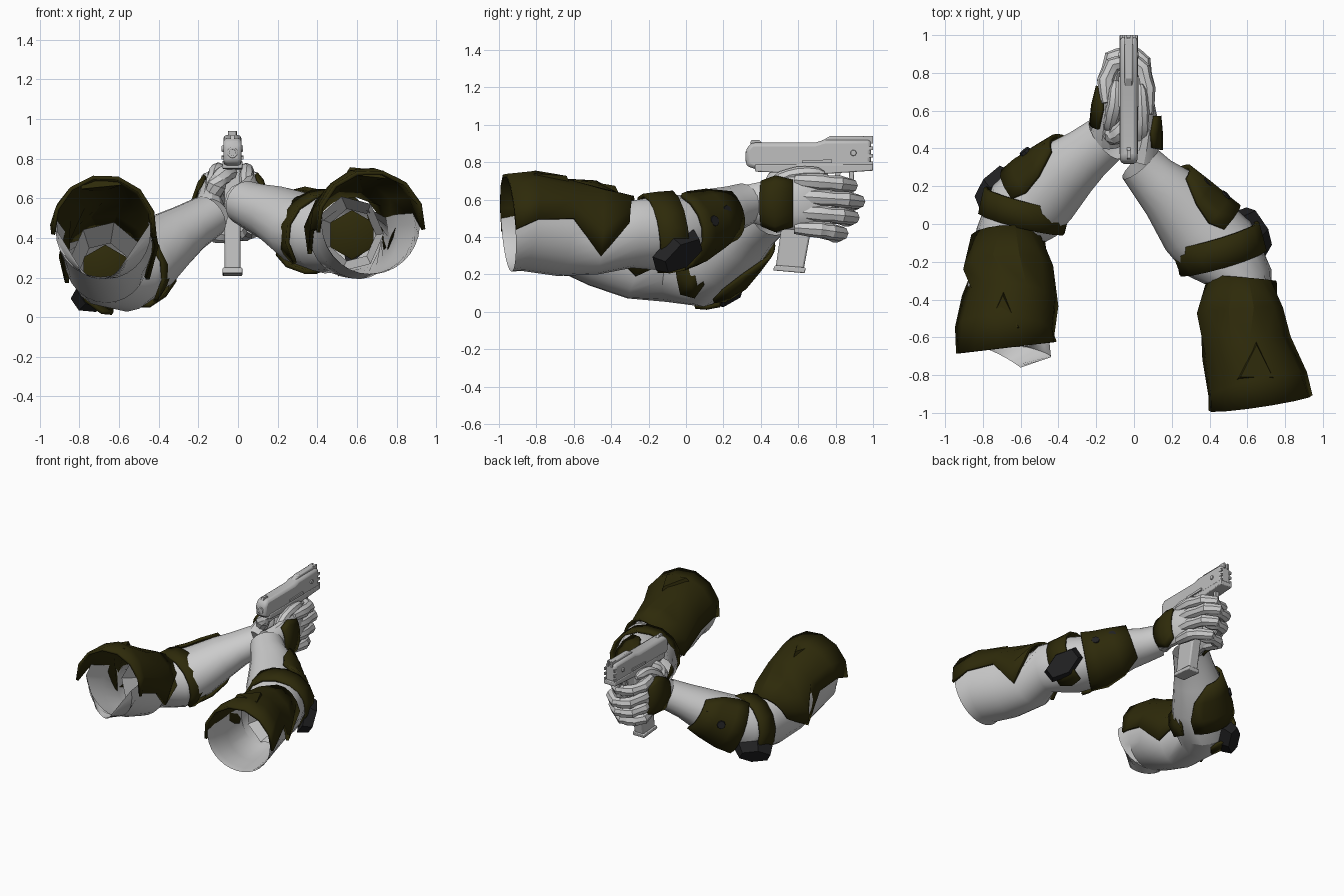
import bpy, bmesh, math
from mathutils import Vector, Matrix

if "Cube" in bpy.data.objects:
    bpy.data.objects.remove(bpy.data.objects["Cube"])


def material(name, rgb):
    m = bpy.data.materials.new(name)
    m.diffuse_color = (*rgb, 1)
    m.use_nodes = True
    m.node_tree.nodes["Principled BSDF"].inputs["Base Color"].default_value = (*rgb, 1)
    return m


WHITE = material("light grey", (0.6, 0.6, 0.6))
OLIVE = material("dark olive", (0.027, 0.023, 0.003))
DARK = material("charcoal", (0.015, 0.015, 0.016))
METAL = material("gun grey", (0.52, 0.52, 0.52))
made = []


def finish(name, bm, mat):
    mesh = bpy.data.meshes.new(name)
    bm.to_mesh(mesh)
    bm.free()
    mesh.materials.append(mat)
    ob = bpy.data.objects.new(name, mesh)
    bpy.context.collection.objects.link(ob)
    made.append(ob)
    return ob


def tube(name, stations, mat, side=1, span=(0, 360), n=14, grow=0, thick=0, cap=False):
    """Loft elliptical arcs; a station is x, y, z, ru, rv and optional arc limits.
    Angle 0 points away from the body, 90 points up."""
    bm = bmesh.new()
    mids = [Vector(s[:3]) for s in stations]
    rings = []
    for i, s in enumerate(stations):
        t = (mids[min(i + 1, len(mids) - 1)] - mids[max(i - 1, 0)]).normalized()
        u = t.cross(Vector((0, 0, 1))).normalized()
        v = u.cross(t)
        a0, a1 = s[5:7] if len(s) > 5 else span
        ring = []
        for j in range(n + 1):
            a = math.radians(a0 + (a1 - a0) * j / n)
            ring.append(bm.verts.new(mids[i] + u * side * math.cos(a) * (s[3] + grow)
                                     + v * math.sin(a) * (s[4] + grow)))
        rings.append(ring)
    for p, q in zip(rings, rings[1:]):
        for j in range(n):
            f = [p[j], q[j], q[j + 1], p[j + 1]]
            bm.faces.new(f if side > 0 else f[::-1])
    if cap:
        bm.faces.new(rings[0][:-1])
        bm.faces.new(rings[-1][:-1])
    bmesh.ops.remove_doubles(bm, verts=bm.verts, dist=0.0005)
    if cap:
        bmesh.ops.recalc_face_normals(bm, faces=bm.faces)
    ob = finish(name, bm, mat)
    if thick:
        mod = ob.modifiers.new("thickness", "SOLIDIFY")
        mod.thickness = thick
        mod.offset = 0
    return ob


def pad(name, loc, normal, along, length, width, thick, sides, mat=DARK):
    """Tapered polygonal plate lying on a surface."""
    n = Vector(normal).normalized()
    a = Vector(along)
    a = (a - n * a.dot(n)).normalized()
    b = n.cross(a)
    bm = bmesh.new()
    bmesh.ops.create_cone(bm, cap_ends=True, segments=sides, radius1=1, radius2=0.82, depth=1)
    m = Matrix((a * length / 2, b * width / 2, n * thick)).transposed().to_4x4()
    m.translation = Vector(loc)
    bm.transform(m)
    return finish(name, bm, mat)


def slab(name, profile, half, x=-0.028, bevel=0.01, mat=METAL):
    """Side profile (y, z) extruded across x."""
    bm = bmesh.new()
    face = bm.faces.new([bm.verts.new((x - half, y, z)) for y, z in profile])
    out = bmesh.ops.extrude_face_region(bm, geom=[face])
    bmesh.ops.translate(bm, vec=(half * 2, 0, 0),
                        verts=[g for g in out["geom"] if isinstance(g, bmesh.types.BMVert)])
    bmesh.ops.recalc_face_normals(bm, faces=bm.faces)
    ob = finish(name, bm, mat)
    if bevel:
        mod = ob.modifiers.new("bevel", "BEVEL")
        mod.width = bevel
        mod.segments = 2
    return ob


# Arms: side, rear tip of the under sleeve, upper sleeve, forearm, axis of the elbow cuff
arms = {
    "left": (1, [],
             [(.67, -.95, .465, .25, .25), (.655, -.85, .472, .24, .255), (.6, -.66, .435, .215, .245),
              (.56, -.46, .42, .2, .22), (.575, -.29, .415, .16, .18)],
             [(.45, -.13, .42, .22, .2), (.32, .0, .45, .205, .18),
              (.19, .16, .52, .165, .145), (.1, .24, .55, .135, .125), (.03, .32, .58, .12, .112)],
             Vector((-.022, .075, .01))),
    "right": (-1, [(-.72, -.74, .42, .2, .23, 235, 300)],
              [(-.675, -.655, .44, .24, .25), (-.685, -.57, .44, .235, .25), (-.66, -.42, .36, .23, .24),
               (-.665, -.24, .29, .21, .23), (-.67, -.07, .24, .17, .19)],
              [(-.58, .07, .23, .215, .205), (-.47, .18, .29, .205, .185),
               (-.34, .3, .39, .17, .15), (-.25, .37, .45, .145, .125), (-.15, .45, .51, .13, .11)],
              Vector((.017, .068, .008))),
}
sleeve_arcs = [(-5, 188), (5, 186), (14, 180), (-30, 205), (18, 165)]
under_arcs = [(172, 358), (170, 372), (164, 380), (162, 382), (90, 450)]

for label, (side, tip, upper, fore, axis) in arms.items():
    tube(label + "_upper_sleeve", [s + a for s, a in zip(upper, sleeve_arcs)], OLIVE, side,
         n=7, grow=.02, thick=.02)
    skin = tip + [s + a for s, a in zip(upper, under_arcs)] + [s + (90, 450) for s in fore]
    tube(label + "_arm", skin, WHITE, side, n=16)

    # narrow lip and dark bore deep inside the open sleeve
    tube(label + "_sleeve_lip", [upper[3][:3] + tuple(r * .88 for r in upper[3][3:]),
                                 upper[4][:3] + tuple(r * .75 for r in upper[4][3:])], WHITE, side, n=7)
    pad(label + "_sleeve_bore", Vector(upper[4][:3]), (0, -1, 0), (1, 0, 0), .25, .25, .01, 6, OLIVE)

    def between(i, f):
        return tuple(p + (q - p) * f for p, q in zip(fore[i], fore[i + 1]))

    # cuff near the elbow and long outer guard
    mid = Vector(fore[0][:3])
    tube(label + "_elbow_cuff", [(*(mid - axis), *fore[0][3:], -65, 215), (*mid, *fore[0][3:], -75, 225),
                                 (*(mid + axis), *fore[0][3:], -70, 205)],
         OLIVE, side, n=11, grow=.014, thick=.02)
    tube(label + "_forearm_guard", [between(0, .45) + (-100, 66), fore[1] + (-105, 74),
                                    between(1, .6) + (-95, 68), between(2, .3) + (-60, 45)],
         OLIVE, side, n=8, grow=.02, thick=.022)
    # raised wedge on the top of the sleeve
    p, q = Vector(upper[1][:3]), Vector(upper[2][:3])
    pad(label + "_sleeve_wedge", (p + q) / 2 + Vector((.02 * side, 0, .268)),
        (.1 * side, .12, 1), (1, 0, 0), .24, .28, .04, 3, OLIVE)

# Elbow pads and guard studs
pad("left_elbow_pad", (.635, -.035, .315), (.7, .6, -.4), (-.5, .55, .55), .33, .19, .08, 6)
pad("right_elbow_pad", (-.735, .195, .108), (-.55, .6, -.55), (.55, .42, .25), .3, .18, .08, 6)
for i, (loc, normal) in enumerate([((.483, .148, .485), (.7, .65, .2)), ((.385, .215, .54), (.7, .65, .2)),
                                   ((-.575, .38, .35), (-.62, .75, .2)), ((-.47, .42, .42), (-.62, .75, .2))]):
    pad(f"guard_stud_{i}", loc, normal, (0, 0, 1), .07, .07, .026, 8)

# Palms and back-of-hand plates
palms = {
    "left": (1, [(.03, .32, .58, .1, .1), (.052, .41, .58, .08, .12), (.065, .48, .58, .066, .14),
                 (.062, .57, .58, .06, .145), (.05, .65, .58, .055, .14), (.04, .72, .57, .04, .12)]),
    "right": (-1, [(-.15, .44, .51, .1, .1), (-.145, .52, .55, .07, .12), (-.135, .62, .57, .07, .14),
                   (-.12, .72, .57, .06, .14), (-.1, .79, .56, .04, .12)]),
}
for label, (side, rings) in palms.items():
    tube(label + "_palm", rings, WHITE, side, cap=True)
    arcs = [(-60, 60), (-75, 70), (-50, 50)]
    tube(label + "_hand_plate", [r + a for r, a in zip(rings[1:4], arcs)], OLIVE, side,
         n=6, grow=.014, thick=.018)


# Fingers wrapped round the grip
def digit(name, path, r):
    scale = [.8, 1, 1.12, .95, 1.1, 1, .95, .85, .35]
    pts = [Vector(p) for p in path]
    line = []
    for k in range(len(scale)):
        f = k / (len(scale) - 1) * (len(pts) - 1)
        i = min(int(f), len(pts) - 2)
        line.append(pts[i].lerp(pts[i + 1], f - i))
    tube(name, [(*p, r * s, r * s) for p, s in zip(line, scale)], WHITE, n=8, cap=True)


for i in range(4):
    z = .705 - .085 * i
    reach = (.88, .92, .89, .83)[i]
    digit(f"left_finger_{i}", [(.07, .58, z), (.068, .72, z - .01), (.045, reach - .06, z - .02),
                               (-.02, reach, z - .03), (-.1, reach - .05, z - .04)], .041)
    digit(f"right_finger_{i}", [(-.14, .64, z), (-.15, .76, z - .02), (-.115, reach - .04, z - .03),
                                (-.05, reach - .02, z - .04), (.02, reach - .07, z - .05)], .041)
digit("left_thumb", [(.04, .45, .67), (.045, .54, .73), (.04, .65, .745), (.035, .74, .74)], .036)
digit("right_thumb", [(-.13, .5, .62), (-.12, .55, .7), (-.1, .64, .745), (-.095, .76, .74)], .04)
digit("right_thumb_web", [(-.13, .48, .6), (-.1, .46, .69), (-.06, .5, .73), (-.02, .56, .73)], .045)

# Pistol
slab("slide", [(.32, .78), (.32, .87), (.35, .905), (.69, .905), (.74, .92), (.99, .92),
               (.99, .77), (.72, .75), (.4, .755)], .046, bevel=.02)
slab("top_rib", [(.7, .9), (.77, .94), (.985, .94), (.985, .9)], .022, bevel=.008)
slab("frame_rail", [(.37, .75), (.37, .79), (1.0, .79), (1.0, .755), (.7, .735)], .05, bevel=.006)
slab("front_sight", [(.34, .9), (.35, .92), (.39, .92), (.41, .9)], .01, bevel=0)
for k in (-1, 1):
    slab(f"rear_sight_{k}", [(.94, .9), (.95, .94), (1.0, .94), (1.0, .9)], .007, x=-.028 + .015 * k, bevel=0)
    slab(f"side_catch_{k}", [(.62, .795), (.62, .81), (.78, .815), (.78, .795)], .005, x=-.028 + .05 * k, bevel=0)
    pad(f"frame_pin_{k}", (-.028 + .048 * k, .895, .85), (k, 0, 0), (0, 1, 0), .035, .035, .012, 10, METAL)
    for i in range(3):
        slab(f"slide_rib_{k}_{i}", [(.95, .785 + i * .04), (.95, .805 + i * .04), (1.0, .805 + i * .04),
                                    (1.0, .785 + i * .04)], .006, x=-.028 + .04 * k, bevel=0)
slab("grip", [(.56, .77), (.75, .77), (.68, .5), (.63, .23), (.48, .24), (.51, .45)], .04)
slab("magazine_base", [(.465, .222), (.475, .25), (.64, .237), (.635, .207)], .05, bevel=.006)
slab("trigger", [(.8, .76), (.83, .76), (.81, .66), (.79, .67)], .012, bevel=0)
slab("trigger_guard", [(.87, .76), (.9, .76), (.895, .62), (.86, .58), (.7, .6), (.7, .62),
                       (.85, .61), (.875, .64)], .016, bevel=.004)
tube("barrel_mouth", [(-.028, .318, .83, .022, .022), (-.028, .36, .83, .022, .022)], METAL, n=12, thick=.01)

# Smooth shading with sharp creases kept
bpy.ops.object.select_all(action="DESELECT")
for ob in made:
    ob.select_set(True)
bpy.context.view_layer.objects.active = made[0]
bpy.ops.object.shade_smooth_by_angle(angle=math.radians(29))
